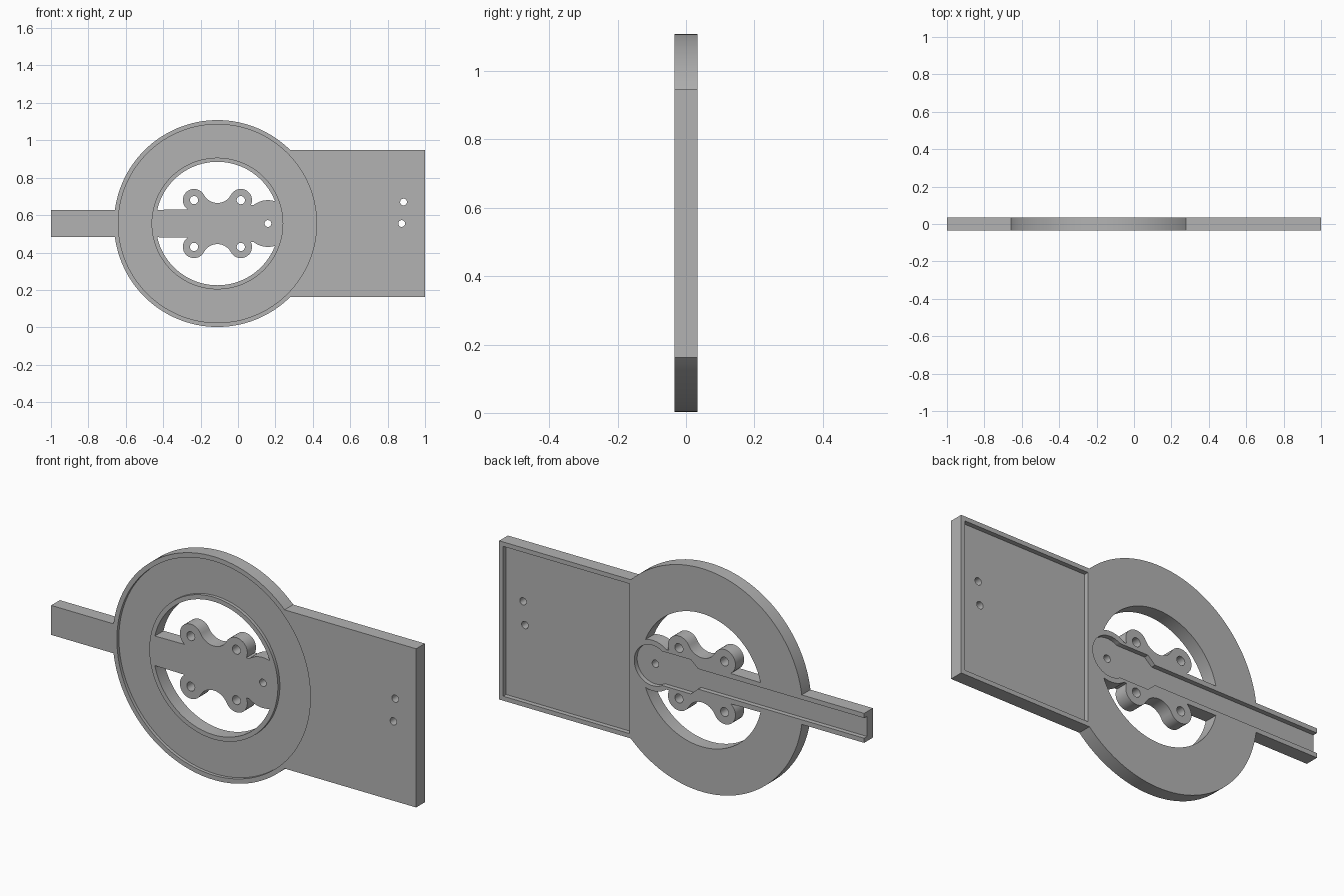
import bpy, bmesh
from math import sin, cos, radians

cube = bpy.data.objects.get("Cube")
if cube:
    bpy.data.objects.remove(cube, do_unlink=True)

HALF = 0.034           # half of the body thickness
CX, CZ = -0.11, 0.555  # ring centre
END_X = 0.16           # centre of the rounded bracket end
POCKET = 0.011         # floor of the rear pockets
RECESS = -0.018        # floor of the front ring groove

grey = bpy.data.materials.new("matte_grey")
grey.use_nodes = True
color = (0.45, 0.45, 0.45, 1)
grey.diffuse_color = color
grey.node_tree.nodes["Principled BSDF"].inputs["Base Color"].default_value = color


def arc(x, z, r, a0, a1, n=16):
    angles = [radians(a0 + (a1 - a0) * i / n) for i in range(n + 1)]
    return [(x + r * cos(a), z + r * sin(a)) for a in angles]


def circle(x, z, r, n=128):
    return arc(x, z, r, 0, 360, n)[:-1]


def rect(x0, x1, z0, z1):
    return [(x0, z0), (x1, z0), (x1, z1), (x0, z1)]


def mirrored(top):
    return top + [(x, 2 * CZ - z) for x, z in reversed(top)]


def prism(name, outline, y0=-HALF, y1=HALF):
    """Extrude an (x, z) outline from y0 to y1."""
    bm = bmesh.new()
    face = bm.faces.new([bm.verts.new((x, y0, z)) for x, z in outline])
    ext = bmesh.ops.extrude_face_region(bm, geom=[face])
    verts = [v for v in ext["geom"] if isinstance(v, bmesh.types.BMVert)]
    bmesh.ops.translate(bm, verts=verts, vec=(0, y1 - y0, 0))
    bmesh.ops.recalc_face_normals(bm, faces=bm.faces)
    mesh = bpy.data.meshes.new(name)
    bm.to_mesh(mesh)
    bm.free()
    mesh.materials.append(grey)
    obj = bpy.data.objects.new(name, mesh)
    bpy.context.collection.objects.link(obj)
    return obj


def combine(target, other, operation):
    mod = target.modifiers.new("combine", "BOOLEAN")
    mod.operation = operation
    mod.solver = "EXACT"
    mod.object = other
    bpy.context.view_layer.objects.active = target
    bpy.ops.object.modifier_apply(modifier=mod.name)
    bpy.data.objects.remove(other, do_unlink=True)


# Ring, side plate and arm
body = prism("ring_mount_body", circle(CX, CZ, 0.553))
combine(body, prism("side_plate", rect(0.27, 1, 0.162, 0.948)), "UNION")
combine(body, prism("arm", rect(-1, -0.5, 0.482, 0.628)), "UNION")
combine(body, prism("ring_hole", circle(CX, CZ, 0.33), -0.1, 0.1), "DIFFERENCE")

# Centre bracket with four lobes and a rounded end
top = [(-0.45, 0.628)]
top += arc(-0.235, 0.68, 0.06, 236, 28)
top += arc(CX, 0.747, 0.082, 208, 332)
top += arc(0.015, 0.68, 0.06, 152, -25)
top += arc(END_X, CZ, 0.125, 128, 60)
combine(body, prism("centre_bracket", mirrored(top)), "UNION")

# Groove in the front of the ring
groove = prism("ring_groove", circle(CX, CZ, 0.53), -0.1, RECESS)
combine(groove, prism("groove_core", circle(CX, CZ, 0.352), -0.2, 0.1), "DIFFERENCE")
combine(body, groove, "DIFFERENCE")

# Pocket in the back of the plate and channel along the arm
combine(body, prism("plate_pocket", rect(0.287, 0.978, 0.184, 0.926), POCKET, 0.1), "DIFFERENCE")
channel = [(-1.1, CZ + 0.05), (-0.09, CZ + 0.05), (-0.05, CZ + 0.085)]
channel += arc(END_X, CZ, 0.1, 122, 0, 24)[:-1]
combine(body, prism("arm_channel", mirrored(channel), POCKET, 0.1), "DIFFERENCE")

# Screw holes
holes = [(x, z, 0.022) for x in (-0.235, 0.015) for z in (0.68, 0.43)]
holes += [(END_X, CZ, 0.018), (0.885, 0.67, 0.018), (0.875, CZ, 0.018)]
for x, z, r in holes:
    combine(body, prism("screw_hole", circle(x, z, r, 32), -0.1, 0.1), "DIFFERENCE")

bpy.ops.object.select_all(action="DESELECT")
body.select_set(True)
bpy.context.view_layer.objects.active = body
bpy.ops.object.shade_smooth_by_angle(angle=radians(30))
